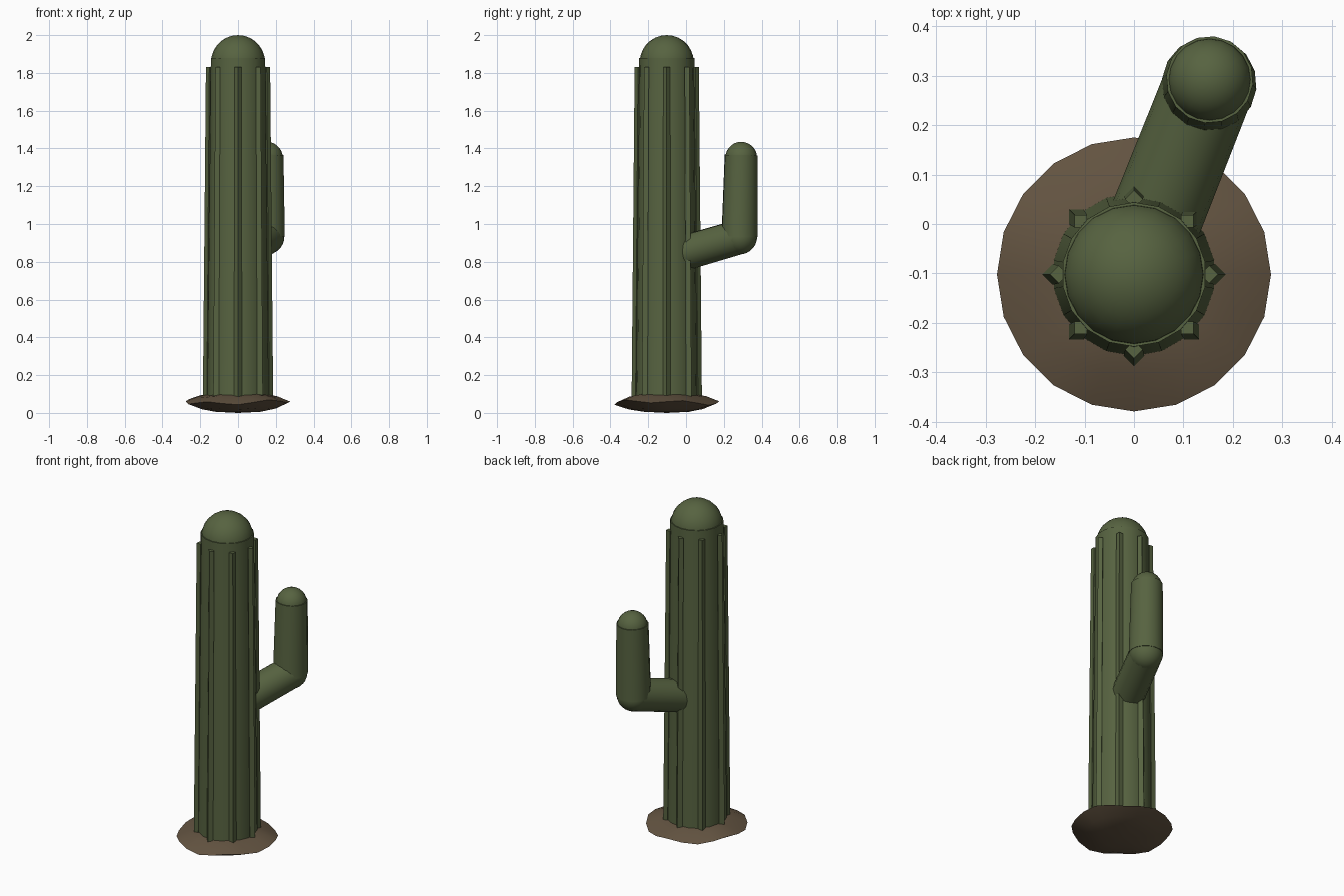
import bpy
import bmesh
from math import sin, cos, pi, radians
from mathutils import Vector

cube = bpy.data.objects.get("Cube")
if cube:
    bpy.data.objects.remove(cube, do_unlink=True)


def make_material(name, color):
    mat = bpy.data.materials.new(name)
    mat.use_nodes = True
    mat.diffuse_color = color
    mat.node_tree.nodes["Principled BSDF"].inputs["Base Color"].default_value = color
    return mat


green = make_material("cactus green", (0.095, 0.125, 0.052, 1))
brown = make_material("soil brown", (0.125, 0.088, 0.053, 1))


def finish(name, bm, mat, angle=35):
    mesh = bpy.data.meshes.new(name)
    bmesh.ops.recalc_face_normals(bm, faces=bm.faces)
    bm.to_mesh(mesh)
    bm.free()
    obj = bpy.data.objects.new(name, mesh)
    bpy.context.collection.objects.link(obj)
    mesh.materials.append(mat)
    bpy.ops.object.select_all(action="DESELECT")
    obj.select_set(True)
    bpy.context.view_layer.objects.active = obj
    bpy.ops.object.shade_smooth_by_angle(angle=radians(angle))
    return obj


def tapered_tube(name, start, end, r1, r2, sides, mat):
    """Closed tapered cylinder between two points."""
    start, end = Vector(start), Vector(end)
    axis = end - start
    bm = bmesh.new()
    bmesh.ops.create_cone(bm, cap_ends=True, segments=sides, radius1=r1,
                          radius2=r2, depth=axis.length)
    bm.transform(axis.to_track_quat("Z", "Y").to_matrix().to_4x4())
    bmesh.ops.translate(bm, verts=bm.verts, vec=(start + end) / 2)
    return finish(name, bm, mat)


def ball(name, center, radius, mat):
    bm = bmesh.new()
    bmesh.ops.create_uvsphere(bm, u_segments=20, v_segments=14, radius=radius)
    bmesh.ops.translate(bm, verts=bm.verts, vec=center)
    return finish(name, bm, mat)


TRUNK_Y = -0.102

# Trunk and its rounded crown
tapered_tube("trunk", (0, TRUNK_Y, 0.06), (0, TRUNK_Y, 1.88), 0.165, 0.146, 18, green)
ball("trunk_crown", (0, TRUNK_Y, 1.857), 0.143, green)

# Eight diamond-section ribs leaning in with the trunk
for i in range(8):
    a = i * pi / 4
    d = Vector((cos(a), sin(a), 0))
    base = Vector((0, TRUNK_Y, 0))
    tapered_tube(f"rib_{i + 1}", base + d * 0.165 + Vector((0, 0, 0.08)),
                 base + d * 0.152 + Vector((0, 0, 1.83)), 0.021, 0.018, 4, green)

# Side arm: reaching branch, elbow, upright and rounded tip
elbow = (0.152, 0.283, 0.932)
tip = (0.153, 0.292, 1.365)
tapered_tube("arm_branch", (0.02, -0.05, 0.835), elbow, 0.094, 0.092, 16, green)
ball("arm_elbow", elbow, 0.093, green)
tapered_tube("arm_upright", elbow, tip, 0.096, 0.088, 16, green)
ball("arm_tip", (0.153, 0.292, 1.351), 0.084, green)

# Soil mound: stacked rings with an uneven rim
bm = bmesh.new()
SIDES = 20
# radius, height, amount of unevenness
profile = [(0.12, 0.006, 0), (0.2, 0.022, 0.004), (0.277, 0.056, 0.013),
           (0.21, 0.085, 0.007), (0.12, 0.105, 0)]
rings = []
for radius, height, wobble in profile:
    ring = []
    for i in range(SIDES):
        a = 2 * pi * i / SIDES
        lift = wobble * (0.7 * sin(5 * a) + 0.5 * cos(2 * a + 1))
        ring.append(bm.verts.new((radius * cos(a), TRUNK_Y + radius * sin(a), height + lift)))
    rings.append(ring)
for low, high in zip(rings, rings[1:]):
    for i in range(SIDES):
        j = (i + 1) % SIDES
        bm.faces.new((low[i], low[j], high[j], high[i]))
for ring, height in ((rings[0], 0.0), (rings[-1], 0.108)):
    center = bm.verts.new((0, TRUNK_Y, height))
    for i in range(SIDES):
        bm.faces.new((ring[i], ring[(i + 1) % SIDES], center))
finish("soil_mound", bm, brown)
